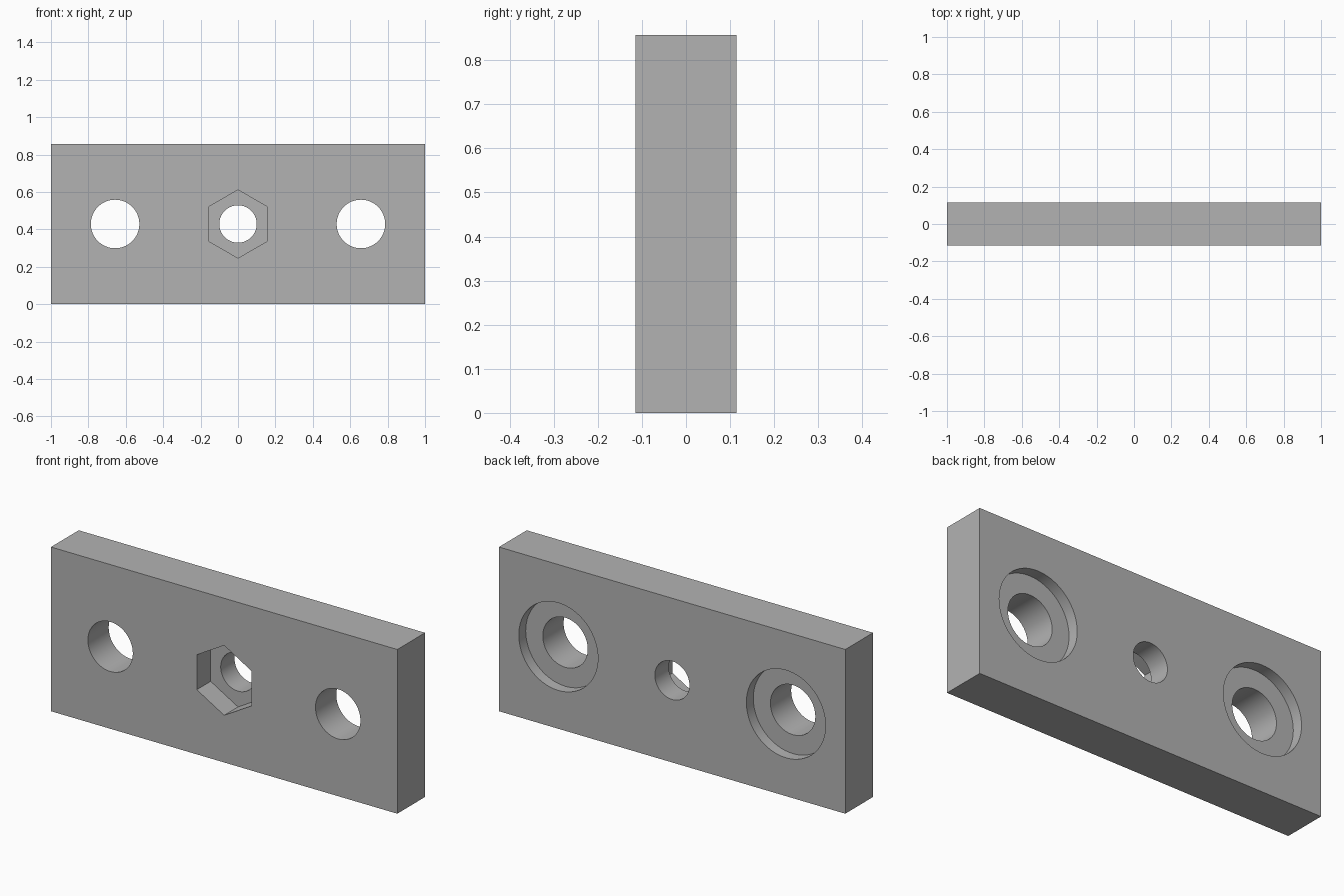
import bpy
from math import pi

cube = bpy.data.objects.get("Cube")
if cube:
    bpy.data.objects.remove(cube, do_unlink=True)

U = 2 / 35                      # design unit: the plate is 35 x 4 x 15
LENGTH, DEPTH, HEIGHT = 35 * U, 4 * U, 15 * U
MID = HEIGHT / 2

grey = bpy.data.materials.new("plain grey")
grey.use_nodes = True
colour = (0.45, 0.45, 0.45, 1)
grey.diffuse_color = colour
grey.node_tree.nodes["Principled BSDF"].inputs["Base Color"].default_value = colour

# Plate
bpy.ops.mesh.primitive_cube_add(size=1, location=(0, 0, MID))
plate = bpy.context.object
plate.name = "mounting_plate"
plate.scale = (LENGTH, DEPTH, HEIGHT)
bpy.ops.object.transform_apply(location=False, rotation=False, scale=True)
plate.data.materials.append(grey)


def bore(x, radius, y_from, y_to, sides=64, turn=0):
    """Cut a round or polygonal hole along y, between two depths."""
    bpy.ops.mesh.primitive_cylinder_add(
        vertices=sides, radius=radius, depth=y_to - y_from,
        location=(x, (y_from + y_to) / 2, MID), rotation=(pi / 2, turn, 0))
    cutter = bpy.context.object
    cutter.name = "hole_cutter"
    cutter.hide_render = True
    cutter.data.materials.append(grey)
    bpy.context.view_layer.objects.active = plate
    cut = plate.modifiers.new("bore", "BOOLEAN")
    cut.operation, cut.solver, cut.object = "DIFFERENCE", "EXACT", cutter
    bpy.ops.object.modifier_apply(modifier=cut.name)
    bpy.data.objects.remove(cutter, do_unlink=True)


# Screw holes with shallow round recesses in the back
for side in (-1, 1):
    bore(side * 11.5 * U, 2.27 * U, -DEPTH, DEPTH)
    bore(side * 11.5 * U, 4 * U, DEPTH / 2 - U, DEPTH)

# Centre hole with a hexagonal nut pocket in the front, points up and down
bore(0, 1.75 * U, -DEPTH, DEPTH)
bore(0, 3.19 * U, -DEPTH, -DEPTH / 2 + 2 * U, sides=6)

# Smooth bores, crisp edges
bpy.ops.object.select_all(action="DESELECT")
plate.select_set(True)
bpy.context.view_layer.objects.active = plate
bpy.ops.object.shade_smooth_by_angle(angle=pi / 6)
